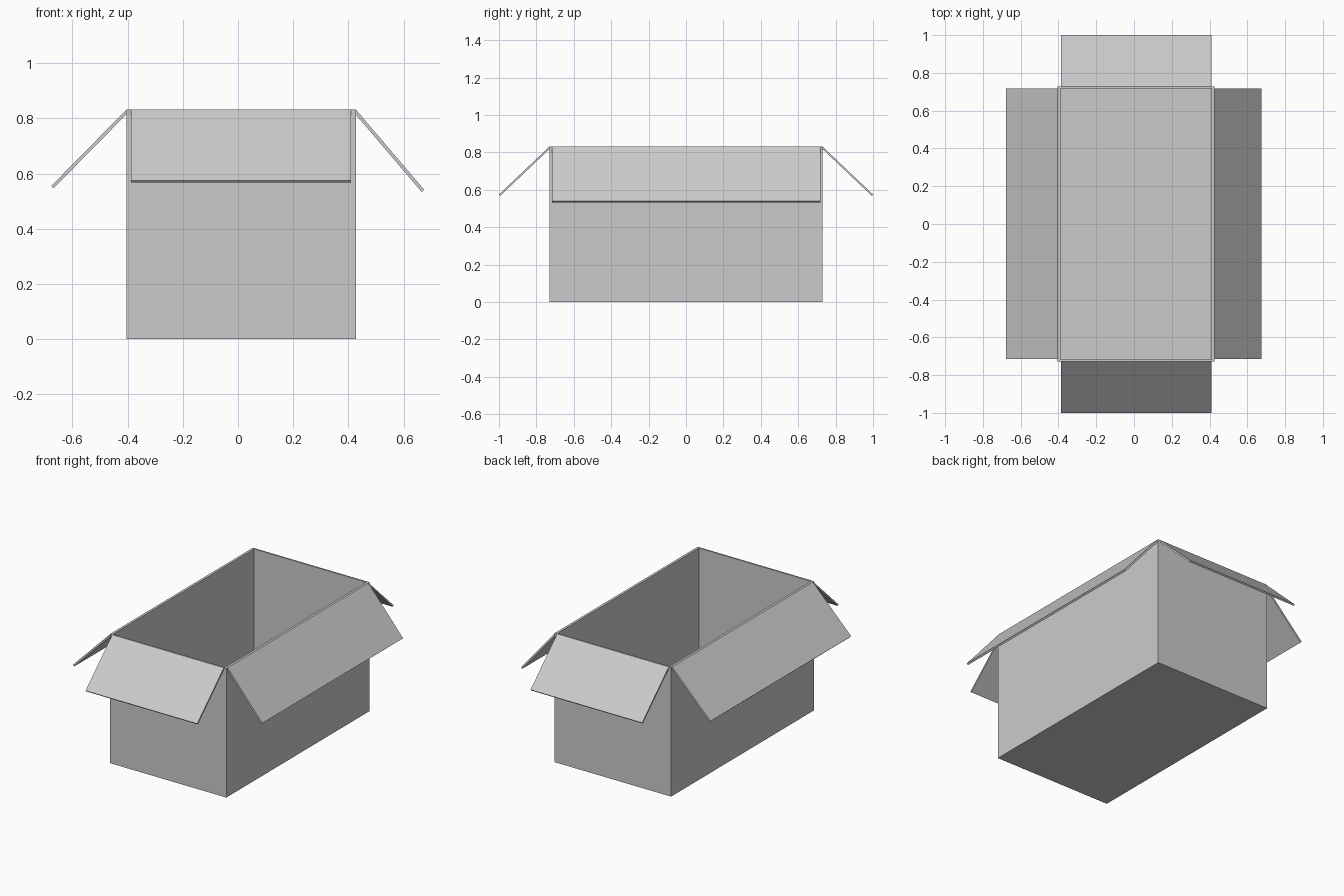
import bpy
from mathutils import Vector

if "Cube" in bpy.data.objects:
    bpy.data.objects.remove(bpy.data.objects["Cube"])

X0, X1 = -0.404, 0.427     # outer body, x
Y = 0.729                  # outer body, half depth
H = 0.832                  # rim height
WX, WY, FLOOR = 0.016, 0.011, 0.01


def make(name, verts, faces):
    mesh = bpy.data.meshes.new(name)
    mesh.from_pydata(verts, [], faces)
    mesh.update()
    obj = bpy.data.objects.new(name, mesh)
    bpy.context.collection.objects.link(obj)
    return obj


def ring(x0, x1, y, z):
    return [(x0, -y, z), (x1, -y, z), (x1, y, z), (x0, y, z)]


# Open carton: outer skin, rim and inner skin lofted from rectangular rings
verts = (ring(X0, X1, Y, 0) + ring(X0, X1, Y, H)
         + ring(X0 + WX, X1 - WX, Y - WY, H) + ring(X0 + WX, X1 - WX, Y - WY, FLOOR))
faces = [(3, 2, 1, 0), (12, 13, 14, 15)]
for r in (0, 4, 8):
    for i in range(4):
        j = (i + 1) % 4
        faces.append((r + i, r + j, r + 4 + j, r + 4 + i))
make("carton_body", verts, faces)


def flap(name, hinge, tip, along, start, end, thick):
    """Thin panel from hinge to tip; (u, z) profile swept along the other axis."""
    h, t = Vector(hinge), Vector(tip)
    d = (t - h).normalized()
    n = Vector((-d.y, d.x))
    if n.y > 0:
        n = -n
    prof = [h, t, t + n * thick, h + n * thick]
    # Orient the profile so the swept faces point outward
    flip = (hinge[0] > 0) == (along == "y")
    if flip:
        prof.reverse()
    place = (lambda p, s: (p.x, s, p.y)) if along == "y" else (lambda p, s: (s, p.x, p.y))
    v = [place(p, s) for s in (start, end) for p in prof]
    f = [(0, 1, 2, 3), (7, 6, 5, 4)]
    f += [(i, i + 4, (i + 1) % 4 + 4, (i + 1) % 4) for i in range(4)]
    obj = make(name, v, f)
    import bmesh
    bm = bmesh.new()
    bm.from_mesh(obj.data)
    bmesh.ops.recalc_face_normals(bm, faces=bm.faces)
    bm.to_mesh(obj.data)
    bm.free()


# Long side flaps
flap("left_flap", (X0, H), (-0.677, 0.555), "y", -0.716, 0.718, 0.012)
flap("right_flap", (X1, H), (0.675, 0.541), "y", -0.716, 0.718, 0.012)
# Short end flaps
for name, s in (("front_flap", -1), ("back_flap", 1)):
    flap(name, (s * Y, H), (s * 1.0, 0.575), "x", -0.387, 0.409, 0.010)
